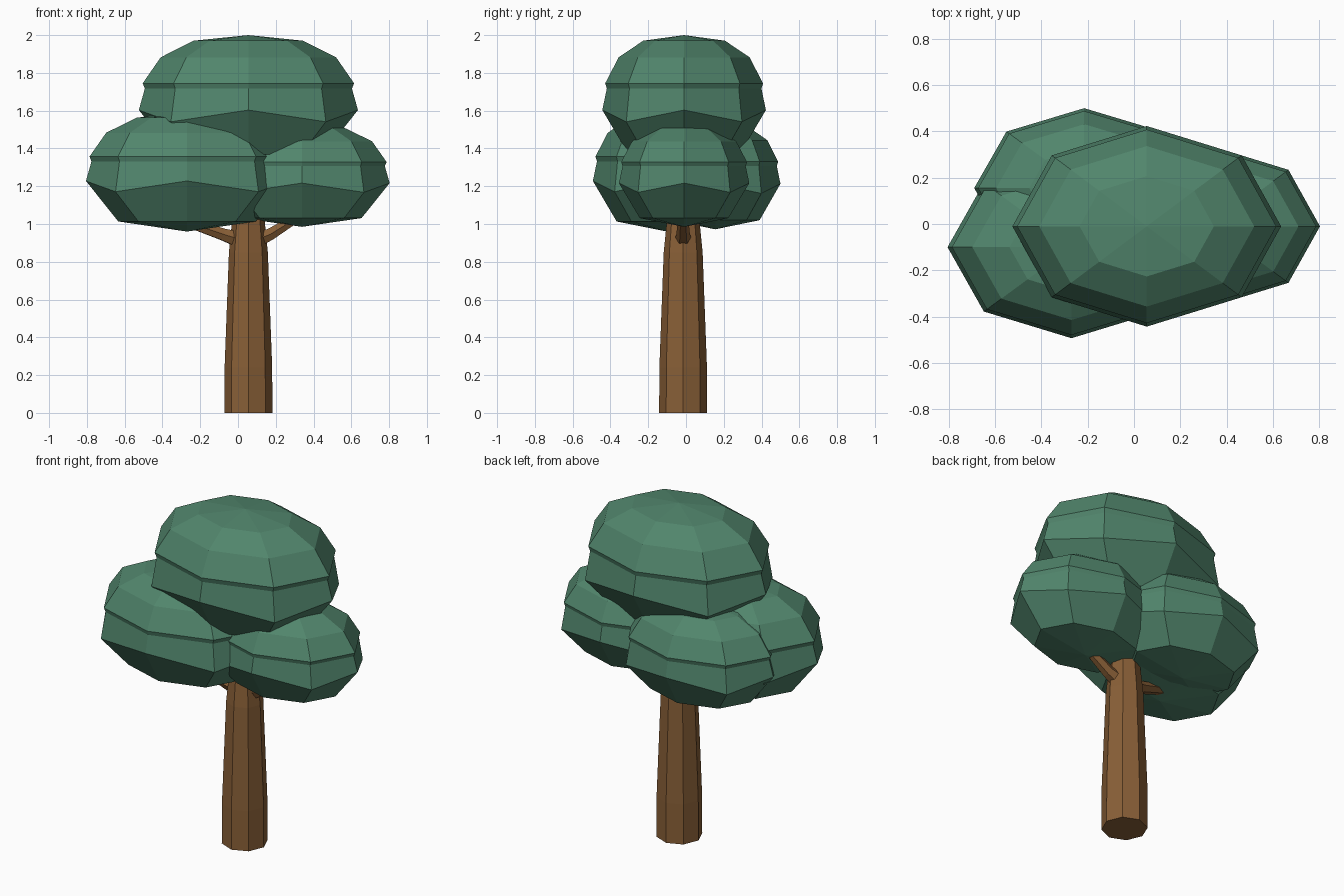
import bpy, bmesh, math
from mathutils import Vector

if "Cube" in bpy.data.objects:
    bpy.data.objects.remove(bpy.data.objects["Cube"])


def material(name, rgb):
    m = bpy.data.materials.new(name)
    m.diffuse_color = (*rgb, 1)
    m.use_nodes = True
    m.node_tree.nodes["Principled BSDF"].inputs["Base Color"].default_value = m.diffuse_color
    return m


GREEN = material("leaf green", (0.082, 0.235, 0.15))
BROWN = material("bark brown", (0.25, 0.115, 0.038))


def loft(name, rings, mat, top=None, bottom=None):
    """Skin a stack of rings; close the ends with a point or a flat cap."""
    bm = bmesh.new()
    vs = [[bm.verts.new(p) for p in r] for r in rings]
    n = len(vs[0])
    for a, b in zip(vs, vs[1:]):
        for i in range(n):
            j = (i + 1) % n
            bm.faces.new((a[i], a[j], b[j], b[i]))
    for ring, tip in ((vs[0], bottom), (vs[-1], top)):
        if tip is None:
            bm.faces.new(ring)
        else:
            t = bm.verts.new(tip)
            for i in range(n):
                bm.faces.new((ring[i], ring[(i + 1) % n], t))
    bmesh.ops.recalc_face_normals(bm, faces=bm.faces)
    me = bpy.data.meshes.new(name)
    bm.to_mesh(me)
    bm.free()
    me.materials.append(mat)
    ob = bpy.data.objects.new(name, me)
    bpy.context.collection.objects.link(ob)
    return ob


# Leaf clump profile: radius fraction, height fraction, drop of the diagonal corners
PROFILE = [(0.68, 0.085, 0.0), (1.0, 0.425, 0.09), (0.945, 0.59, 0.0),
           (0.965, 0.63, 0.0), (0.80, 0.83, 0.0), (0.50, 0.957, 0.0)]


def clump(name, cx, cy, rx, ry, z0, z1):
    h = z1 - z0
    rings = []
    for r, t, drop in PROFILE:
        rings.append([(cx + rx * r * math.cos(k * math.pi / 4),
                       cy + ry * r * math.sin(k * math.pi / 4),
                       z0 + h * (t - drop * (k % 2))) for k in range(8)])
    loft(name, rings, GREEN, (cx, cy, z1), (cx, cy, z0))


clump("top_foliage", 0.055, -0.01, 0.58, 0.433, 1.31, 2.0)
clump("left_foliage", -0.27, -0.10, 0.535, 0.393, 0.96, 1.59)
clump("right_foliage", 0.338, -0.01, 0.465, 0.345, 0.985, 1.53)
clump("back_foliage", -0.215, 0.155, 0.475, 0.345, 0.972, 1.54)

# Octagonal trunk: straight foot, then a taper up into the leaves
TX, TY = 0.055, -0.015
trunk = [[(TX + r * math.cos(k * math.pi / 4), TY + r * math.sin(k * math.pi / 4), z)
          for k in range(8)]
         for r, z in ((0.127, 0), (0.126, 0.24), (0.103, 0.85), (0.085, 1.03), (0.07, 1.15))]
loft("trunk", trunk, BROWN)


# Branches reaching from the trunk into the side clumps
def branch(name, path):
    rings = []
    for (x, y, z, r) in path:
        d = (Vector(path[-1][:3]) - Vector(path[0][:3])).normalized()
        side = d.cross(Vector((0, 0, 1))).normalized()
        up = side.cross(d)
        rings.append([Vector((x, y, z)) + r * (side * math.cos(k * math.pi / 3)
                      + up * math.sin(k * math.pi / 3)) for k in range(6)])
    loft(name, rings, BROWN)


branch("right_branch", [(0.08, TY, 0.91, 0.05), (0.17, TY, 0.945, 0.036), (0.34, TY, 1.05, 0.025)])
branch("left_branch", [(0.03, TY, 0.91, 0.05), (-0.08, -0.03, 0.945, 0.036), (-0.30, -0.06, 1.02, 0.026)])
